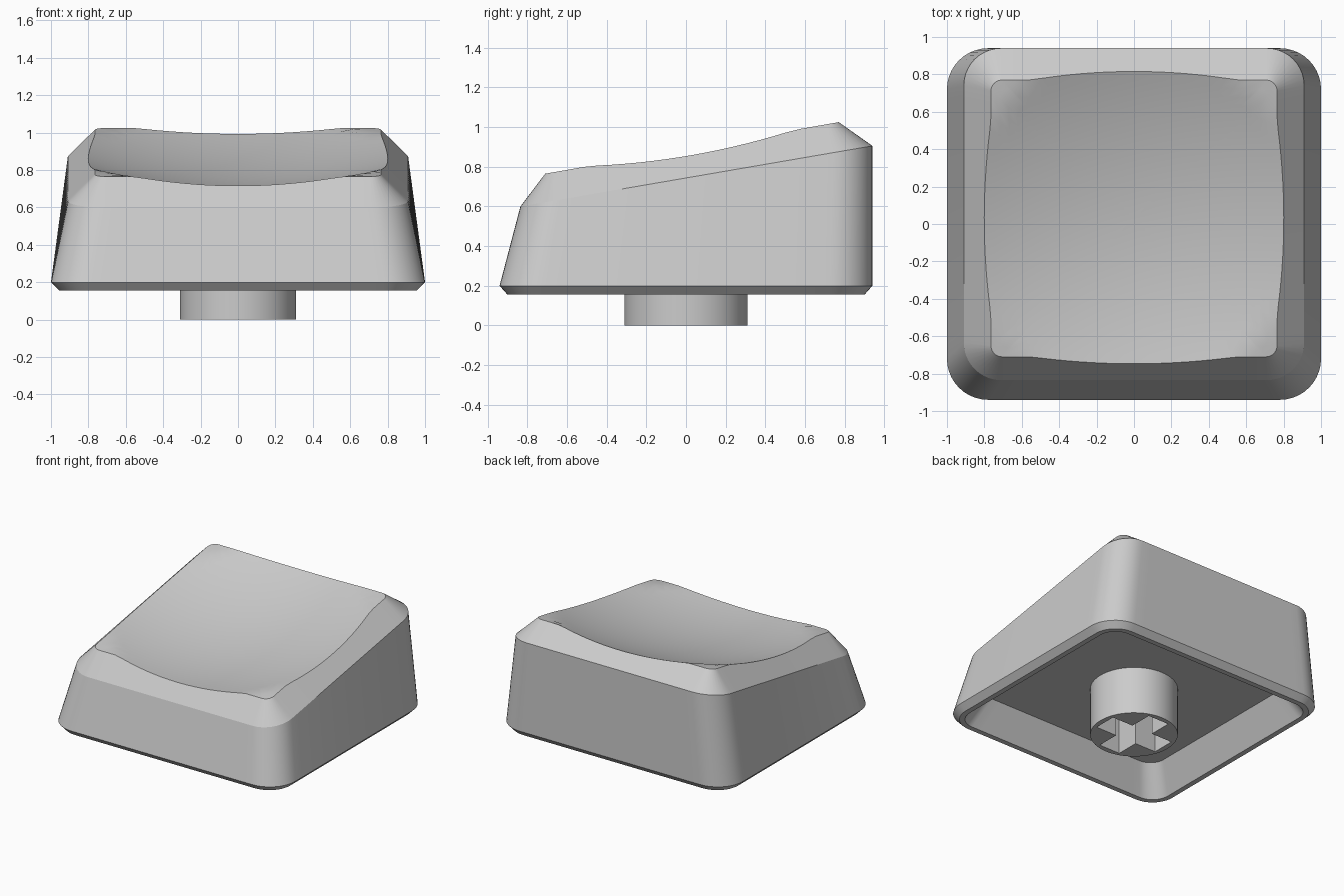
import bpy, bmesh
from math import sin, cos, pi, radians
from mathutils import Vector

cube = bpy.data.objects.get("Cube")
if cube:
    bpy.data.objects.remove(cube, do_unlink=True)

grey = bpy.data.materials.new("light grey plastic")
grey.use_nodes = True
grey.diffuse_color = (0.6, 0.6, 0.6, 1)
grey.node_tree.nodes["Principled BSDF"].inputs["Base Color"].default_value = (0.6, 0.6, 0.6, 1)

CORNER, EDGE = 10, 20
CENTRE = Vector((0, 0.03, 0))


def make_object(name, bm):
    bmesh.ops.recalc_face_normals(bm, faces=bm.faces)
    mesh = bpy.data.meshes.new(name)
    bm.to_mesh(mesh)
    bm.free()
    mesh.materials.append(grey)
    obj = bpy.data.objects.new(name, mesh)
    bpy.context.collection.objects.link(obj)
    return obj


def smooth(obj, degrees):
    bpy.ops.object.select_all(action="DESELECT")
    obj.select_set(True)
    bpy.context.view_layer.objects.active = obj
    bpy.ops.object.shade_smooth_by_angle(angle=radians(degrees))


def top_plane(y):
    return 0.765 + (y + 0.71) * 0.1757


def dish(x, y):
    depth = (0.85 - x * x - (y - CENTRE.y) ** 2) / 5.8
    return top_plane(y) - max(0, depth)


def ring(half_x, front, back, radius, height):
    """Rounded rectangle; height is a function of y."""
    corners = [(half_x, back), (-half_x, back), (-half_x, front), (half_x, front)]
    arcs = []
    for i, (x, y) in enumerate(corners):
        cx = x - radius if x > 0 else x + radius
        cy = y - radius if y > 0 else y + radius
        angles = [pi / 2 * (i + k / CORNER) for k in range(CORNER + 1)]
        arcs.append([Vector((cx + radius * cos(a), cy + radius * sin(a), 0)) for a in angles])
    points = []
    for i, arc in enumerate(arcs):
        points += arc
        following = arcs[(i + 1) % 4][0]
        points += [arc[-1].lerp(following, k / EDGE) for k in range(1, EDGE)]
    for p in points:
        p.z = height(p.y)
    return points


def slide_to_dish(p, q):
    """Move a rim point down the bevel until it meets the dish."""
    low, high = 0.0, 1.0
    if p.z - dish(p.x, p.y) < 1e-5:
        return p
    for _ in range(30):
        mid = (low + high) / 2
        m = p.lerp(q, mid)
        if m.z > dish(m.x, m.y):
            low = mid
        else:
            high = mid
    return p.lerp(q, low)


# Cap shell: hollow underside, rim, walls, bevel and dished top
ceiling = ring(0.80, -0.75, 0.75, 0.12, lambda y: 0.37)
inner_rim = ring(0.915, -0.86, 0.86, 0.14, lambda y: 0.155)
outer_rim = ring(0.955, -0.90, 0.90, 0.18, lambda y: 0.155)
skirt = ring(1.0, -0.94, 0.94, 0.22, lambda y: 0.20)
shoulder = ring(0.91, -0.835, 0.94, 0.20, lambda y: 0.60 + (y + 0.835) * 0.172)
top = ring(0.765, -0.71, 0.77, 0.06, top_plane)
lip = [slide_to_dish(p, q) for p, q in zip(top, shoulder)]
rings = [ceiling, inner_rim, outer_rim, skirt, shoulder, lip]
for k in range(15, 0, -1):
    inner = [CENTRE.lerp(p, k / 16) for p in lip]
    for p in inner:
        p.z = dish(p.x, p.y)
    rings.append(inner)

bm = bmesh.new()
loops = [[bm.verts.new(p) for p in r] for r in rings]
count = len(lip)
for a, b in zip(loops, loops[1:]):
    for i in range(count):
        j = (i + 1) % count
        bm.faces.new((a[i], a[j], b[j], b[i]))
bm.faces.new(loops[0])
middle = bm.verts.new((0, CENTRE.y, dish(0, CENTRE.y)))
for i in range(count):
    bm.faces.new((loops[-1][i], loops[-1][(i + 1) % count], middle))
cap = make_object("cap_shell", bm)
smooth(cap, 20)

# Stem: round post with a cross-shaped socket
bm = bmesh.new()
made = bmesh.ops.create_cone(bm, cap_ends=True, segments=64, radius1=0.31, radius2=0.31, depth=0.4)
bmesh.ops.translate(bm, verts=made["verts"], vec=(0, 0, 0.2))
stem = make_object("stem", bm)
bpy.context.view_layer.objects.active = stem
for name, size in (("socket_cutter_x", (0.54, 0.18, 0.6)), ("socket_cutter_y", (0.18, 0.54, 0.6))):
    bm = bmesh.new()
    made = bmesh.ops.create_cube(bm, size=1)
    bmesh.ops.scale(bm, verts=made["verts"], vec=size)
    cutter = make_object(name, bm)
    cutter.hide_render = True
    bpy.context.view_layer.update()
    cut = stem.modifiers.new(name, "BOOLEAN")
    cut.operation = "DIFFERENCE"
    cut.solver = "EXACT"
    cut.object = cutter
    bpy.context.view_layer.objects.active = stem
    bpy.ops.object.modifier_apply(modifier=cut.name)
    bpy.data.objects.remove(cutter, do_unlink=True)
smooth(stem, 30)
